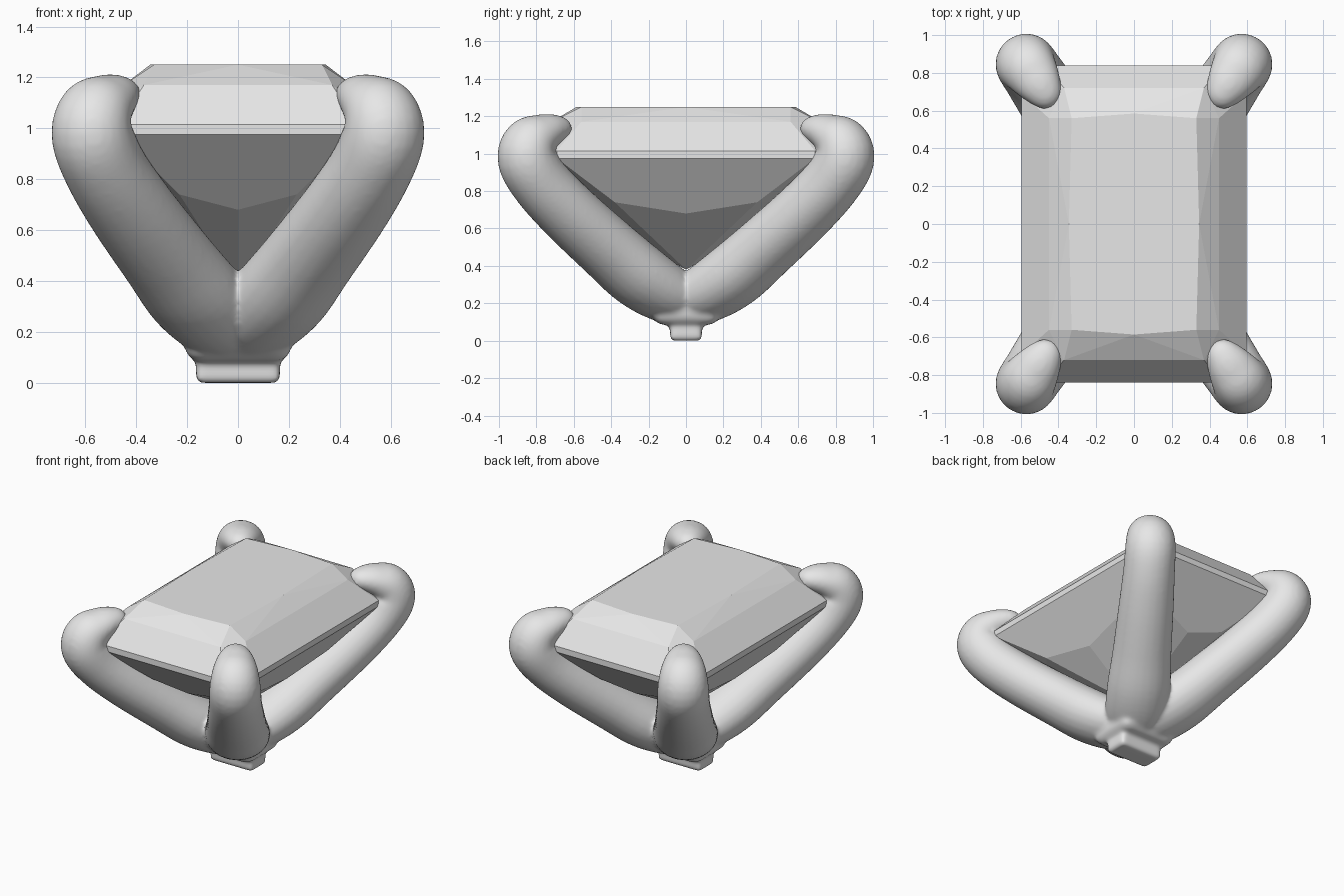
import bpy, bmesh, math
from mathutils import Vector

if "Cube" in bpy.data.objects:
    bpy.data.objects.remove(bpy.data.objects["Cube"])

grey = bpy.data.materials.new("light_grey")
grey.diffuse_color = (0.8, 0.8, 0.8, 1)
grey.use_nodes = True
grey.node_tree.nodes["Principled BSDF"].inputs["Base Color"].default_value = grey.diffuse_color


def make_object(name, bm):
    bmesh.ops.recalc_face_normals(bm, faces=bm.faces)
    me = bpy.data.meshes.new(name)
    bm.to_mesh(me)
    bm.free()
    ob = bpy.data.objects.new(name, me)
    bpy.context.collection.objects.link(ob)
    me.materials.append(grey)
    return ob


# Gemstone: convex hull of mirrored octagon tiers
tiers = [  # x, y, z in one quadrant
    (0.33, 0.56, 1.25), (0.345, 0, 1.25), (0, 0.585, 1.25),      # table
    (0.37, 0.72, 1.17), (0.45, 0.56, 1.17),                      # upper crown
    (0.47, 0.84, 1.015), (0.595, 0.69, 1.015),                   # girdle top
    (0.47, 0.84, 0.975), (0.595, 0.69, 0.975),                   # girdle bottom
    (0.23, 0.60, 0.74), (0.42, 0.38, 0.74),                      # pavilion break
    (0.376, 0, 0.68), (0, 0.54, 0.68), (0, 0, 0.38),             # keel points
]
bm = bmesh.new()
points = {(sx * x, sy * y, z) for x, y, z in tiers for sx in (1, -1) for sy in (1, -1)}
for p in sorted(points):
    bm.verts.new(p)
bmesh.ops.remove_doubles(bm, verts=bm.verts, dist=0.0001)
bmesh.ops.convex_hull(bm, input=bm.verts)
bmesh.ops.dissolve_limit(bm, angle_limit=math.radians(1), verts=bm.verts, edges=bm.edges)
make_object("gemstone", bm)

# Prong stations: distance along the diagonal, height, thickness radius, width radius
stations = [
    (0.00, 0.235, 0.13, 0.17), (0.12, 0.25, 0.155, 0.20), (0.30, 0.345, 0.172, 0.205),
    (0.50, 0.49, 0.168, 0.19), (0.75, 0.68, 0.163, 0.178), (0.93, 0.84, 0.160, 0.167),
    (1.02, 0.97, 0.160, 0.163), (1.00, 1.06, 0.143, 0.152), (0.92, 1.11, 0.105, 0.13),
    (0.84, 1.13, 0.08, 0.10), (0.78, 1.132, 0.052, 0.065), (0.75, 1.13, 0.012, 0.012),
]
SIDES = 24


def smooth_path(pts, steps=5):
    # Catmull-Rom interpolation of the stations
    pts = [Vector(p) for p in pts]
    out = []
    for i in range(len(pts) - 1):
        p0, p1, p2, p3 = pts[max(i - 1, 0)], pts[i], pts[i + 1], pts[min(i + 2, len(pts) - 1)]
        for k in range(steps):
            t = k / steps
            out.append(0.5 * (2 * p1 + (p2 - p0) * t + (2 * p0 - 5 * p1 + 4 * p2 - p3) * t * t
                              + (3 * p1 - p0 - 3 * p2 + p3) * t ** 3))
    return out + [pts[-1]]


path = smooth_path(stations)


def add_prong(bm, sx, sy):
    along = Vector((0.56 * sx, 0.83 * sy, 0))
    across = Vector((0.83 * sx, -0.56 * sy, 0))
    up = Vector((0, 0, 1))
    rings = []
    for i, (s, z, t, w) in enumerate(path):
        a, b = path[max(i - 1, 0)], path[min(i + 1, len(path) - 1)]
        d = Vector((b[0] - a[0], b[1] - a[1])).normalized()
        normal = along * -d.y + up * d.x
        centre = along * s + up * z
        rings.append([bm.verts.new(centre + normal * t * math.cos(k * math.tau / SIDES)
                                   + across * w * math.sin(k * math.tau / SIDES))
                      for k in range(SIDES)])
    for r0, r1 in zip(rings, rings[1:]):
        for k in range(SIDES):
            n = (k + 1) % SIDES
            bm.faces.new((r0[k], r0[n], r1[n], r1[k]))
    bm.faces.new(rings[0])
    bm.faces.new(rings[-1])


def add_block(bm, sx, sy, z0, z1, bevel):
    block = bmesh.ops.create_cube(bm, size=1)["verts"]
    for v in block:
        v.co = (v.co.x * sx, v.co.y * sy, (z0 + z1) / 2 + v.co.z * (z1 - z0))
    edges = {e for v in block for e in v.link_edges}
    bmesh.ops.bevel(bm, geom=list(edges), offset=bevel, segments=3, profile=0.5, affect='EDGES')


# Setting: four prongs and a foot blended into one smooth body
bm = bmesh.new()
for sx in (1, -1):
    for sy in (1, -1):
        add_prong(bm, sx, sy)
add_block(bm, 0.33, 0.17, 0.0, 0.2, 0.02)
add_block(bm, 0.42, 0.36, 0.085, 0.30, 0.06)
setting = make_object("prong_setting", bm)
fuse = setting.modifiers.new("fuse", 'REMESH')
fuse.mode = 'VOXEL'
fuse.voxel_size = 0.013
fuse.use_smooth_shade = True
soften = setting.modifiers.new("soften", 'SMOOTH')
soften.factor = 0.5
soften.iterations = 10
